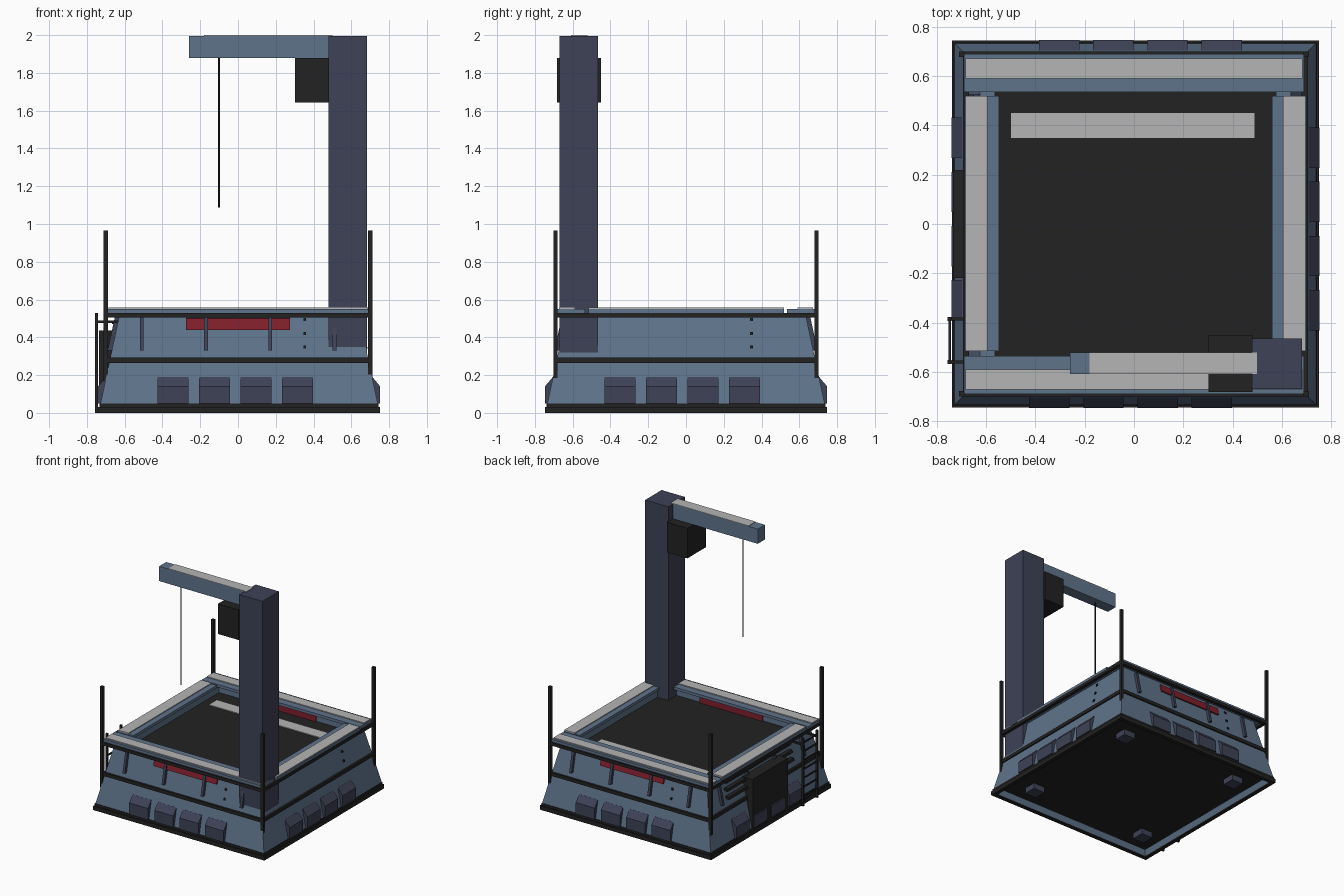
import bpy
import bmesh
import math
from mathutils import Matrix, Vector

cube = bpy.data.objects.get("Cube")
if cube:
    bpy.data.objects.remove(cube, do_unlink=True)


def material(name, rgb):
    m = bpy.data.materials.new(name)
    m.use_nodes = True
    m.diffuse_color = (*rgb, 1)
    m.node_tree.nodes["Principled BSDF"].inputs["Base Color"].default_value = (*rgb, 1)
    return m


BLUE = material("steel_blue", (0.115, 0.175, 0.26))
SLATE = material("dark_slate", (0.048, 0.054, 0.093))
BLACK = material("near_black", (0.016, 0.016, 0.016))
GREY = material("light_grey", (0.46, 0.46, 0.46))
RED = material("deep_red", (0.22, 0.014, 0.025))
CX = 0.006  # sideways centre of the base


def finish(name, bm, mat):
    bmesh.ops.recalc_face_normals(bm, faces=bm.faces)
    mesh = bpy.data.meshes.new(name)
    bm.to_mesh(mesh)
    bm.free()
    mesh.materials.append(mat)
    obj = bpy.data.objects.new(name, mesh)
    bpy.context.collection.objects.link(obj)
    return obj


def box(name, mat, x, y, z):
    """Box from three (low, high) ranges."""
    bm = bmesh.new()
    bmesh.ops.create_cube(bm, size=1)
    for v in bm.verts:
        v.co = Vector([(r[0] + r[1]) / 2 + c * (r[1] - r[0])
                       for c, r in zip(v.co, (x, y, z))])
    return finish(name, bm, mat)


def square_loft(name, mat, profile, closed):
    """Sweep a (half width, height) profile round a square."""
    bm = bmesh.new()
    loops = [[bm.verts.new((CX + sx * h, sy * h, z))
              for sx, sy in ((-1, -1), (1, -1), (1, 1), (-1, 1))] for h, z in profile]
    pairs = list(zip(loops, loops[1:]))
    if closed:
        pairs.append((loops[-1], loops[0]))
    for a, b in pairs:
        for i in range(4):
            j = (i + 1) % 4
            bm.faces.new((a[i], a[j], b[j], b[i]))
    return finish(name, bm, mat)


def side_prism(name, mat, side, u0, u1, profile):
    """Extrude a (distance out, height) profile along one of the four sides."""
    bm = bmesh.new()
    ends = [[bm.verts.new((u, -d, z)) for d, z in profile] for u in (u0, u1)]
    bm.faces.new(ends[0])
    bm.faces.new(ends[1])
    n = len(profile)
    for i in range(n):
        j = (i + 1) % n
        bm.faces.new((ends[0][i], ends[0][j], ends[1][j], ends[1][i]))
    bm.transform(Matrix.Translation((CX, 0, 0)) @ Matrix.Rotation(side * math.pi / 2, 4, 'Z'))
    return finish(name, bm, mat)


def wall(z):
    """Distance of the sloping outer wall at a height."""
    return 0.735 - 0.2165 * (z - 0.05)


def on_wall(z0, z1, out, deep=0.01):
    return [(wall(z0) - deep, z0), (wall(z0) + out, z0),
            (wall(z1) + out, z1), (wall(z1) - deep, z1)]


SIDES = ("front", "left", "back", "right")

# Sloping hull, floors and dark trim rings
square_loft("hull_wall", BLUE, [(0.69, 0.07), (0.715, 0.01), (0.735, 0.045), (wall(0.53), 0.53),
                                (0.57, 0.53), (0.57, 0.46)], False)
box("inner_floor", BLACK, (CX - 0.575, CX + 0.575), (-0.575, 0.575), (0.44, 0.47))
box("underside", BLACK, (CX - 0.7, CX + 0.7), (-0.7, 0.7), (0.05, 0.075))
box("floor_strip", GREY, (-0.5, 0.49), (0.35, 0.45), (0.465, 0.476))
for name, inner, outer, low, high in (("foot_rim", 0.715, 0.746, 0, 0.032),
                                      ("foot_lip", 0.715, 0.738, 0.03, 0.05),
                                      ("waist_trim", 0.66, 0.698, 0.265, 0.292),
                                      ("top_trim", 0.675, 0.7, 0.505, 0.53)):
    square_loft(name, BLACK, [(inner, low), (outer, low), (outer, high), (inner, high)], True)

# Corner posts and feet
for sx in (-1, 1):
    for sy in (-1, 1):
        x, y = sx * 0.7, sy * 0.69
        box("corner_post", BLACK, (x - 0.011, x + 0.011), (y - 0.011, y + 0.011), (0.17, 0.965))
        x, y = sx * 0.52, sy * 0.52
        box("foot", SLATE, (x - 0.05, x + 0.05), (y - 0.05, y + 0.05), (0.005, 0.07))

# Coping with light walkway plates
for s in (-1, 1):
    ys = sorted((s * 0.535, s * 0.69))
    box("end_coping", BLUE, (-0.69, 0.69), ys, (0.528, 0.55))
    box("end_walkway", GREY, (-0.685, 0.685), sorted((s * 0.59, s * 0.672)), (0.549, 0.557))
    xs = sorted((CX + s * 0.555, CX + s * 0.695))
    box("side_coping", BLUE, xs, (-0.515, 0.52), (0.528, 0.55))
    box("side_walkway", GREY, sorted((CX + s * 0.6, CX + s * 0.69)), (-0.515, 0.52),
        (0.549, 0.557))

# Repeated details of the four sides
for k, side in enumerate(SIDES):
    for i in range(4):
        u = -0.35 + 0.22 * i
        side_prism(side + "_storage_box", SLATE, k, u - 0.082, u + 0.082,
                   [(0.69, 0.05), (0.747, 0.05), (0.747, 0.14), (0.705, 0.19), (0.69, 0.19)])
    for z in (0.35, 0.42, 0.495):
        side_prism(side + "_bolt", BLACK, k, 0.34, 0.355, on_wall(z - 0.008, z + 0.008, 0.008))
    if side != "left":
        for i in range(4):
            u = -0.515 + 0.34 * i
            side_prism(side + "_rib", SLATE, k, u - 0.01, u + 0.01, on_wall(0.33, 0.51, 0.022))
    if side in ("front", "back"):
        side_prism(side + "_red_panel", RED, k, -0.28, 0.27,
                   [(0.56, 0.44), (wall(0.44) + 0.012, 0.44),
                    (wall(0.5) + 0.012, 0.5), (0.56, 0.52)])

# Entry side: door, horizontal rails and ladder
side_prism("door", BLACK, 3, -0.22, 0.22, [(0.65, 0.05), (0.742, 0.05), (0.742, 0.435),
                                           (0.64, 0.435)])
for z in (0.36, 0.42, 0.48):
    side_prism("wall_rail", BLACK, 3, -0.45, 0.36, on_wall(z - 0.01, z + 0.01, 0.03))
for u in (0.385, 0.56):
    side_prism("ladder_rail", BLACK, 3, u - 0.008, u + 0.008,
               [(0.748, 0), (0.764, 0), (0.764, 0.53), (0.748, 0.53)])
    side_prism("ladder_bracket", BLACK, 3, u - 0.006, u + 0.006,
               [(0.64, 0.475), (0.755, 0.475), (0.755, 0.49), (0.64, 0.49)])
for i in range(7):
    z = 0.07 + 0.07 * i
    side_prism("ladder_rung", BLACK, 3, 0.385, 0.56,
               [(0.75, z), (0.76, z), (0.76, z + 0.01), (0.75, z + 0.01)])

# Crane
box("crane_column", SLATE, (0.48, 0.682), (-0.67, -0.465), (0.32, 1.995))
box("crane_beam", BLUE, (-0.26, 0.5), (-0.61, -0.522), (1.88, 1.996))
box("beam_plate", GREY, (-0.18, 0.5), (-0.61, -0.522), (1.994, 2.0))
box("winch_housing", BLACK, (0.303, 0.482), (-0.683, -0.45), (1.642, 1.879))
bm = bmesh.new()
bmesh.ops.create_cone(bm, cap_ends=True, segments=8, radius1=0.005, radius2=0.005, depth=0.8,
                      matrix=Matrix.Translation((-0.1, -0.566, 1.488)))
finish("hoist_cable", bm, BLACK)
